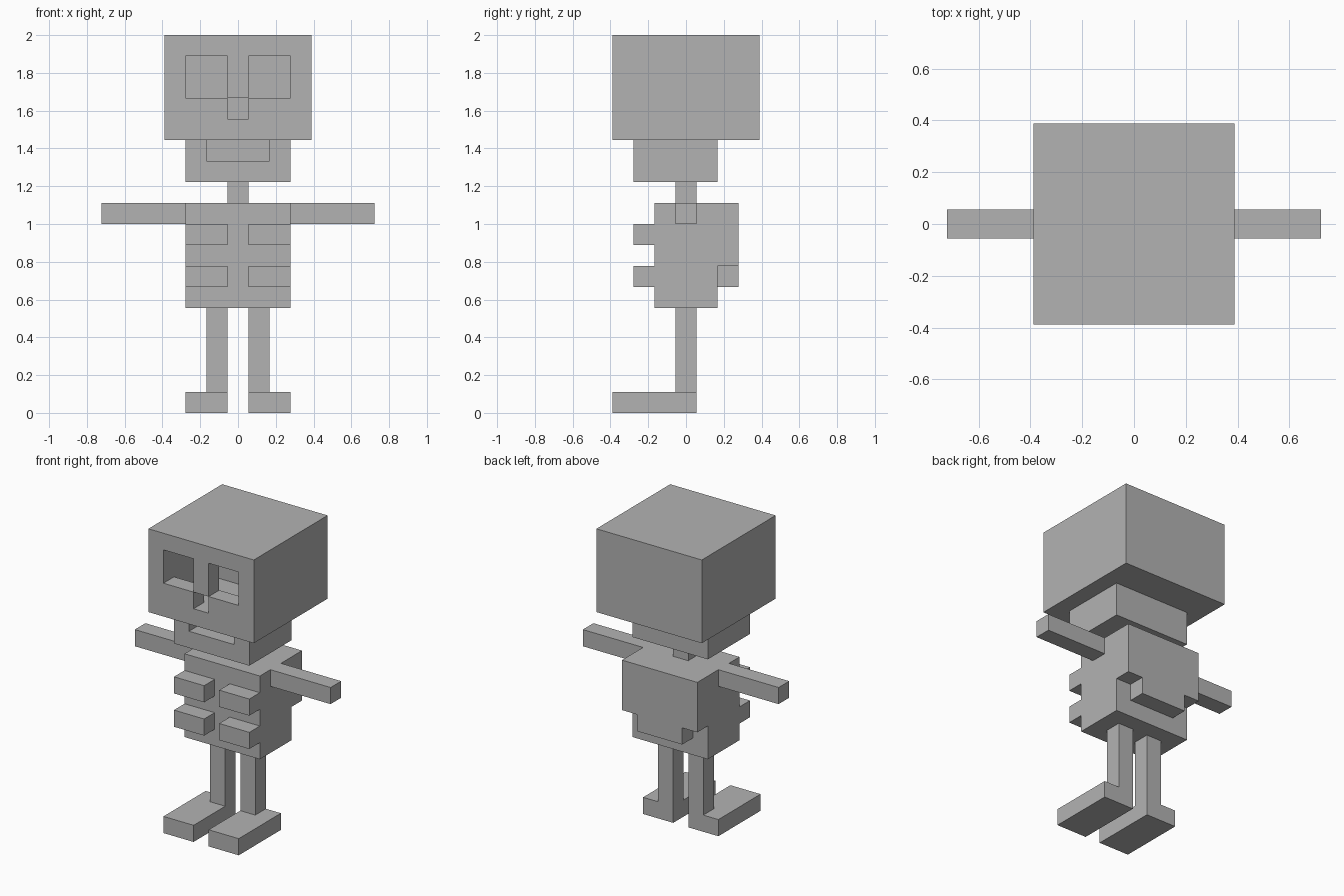
import bpy
import bmesh
import math
from itertools import product
from mathutils import Vector

if "Cube" in bpy.data.objects:
    bpy.data.objects.remove(bpy.data.objects["Cube"], do_unlink=True)

U = 2 / 18  # edge of one block

grey = bpy.data.materials.new("grey")
grey.use_nodes = True
colour = (0.45, 0.45, 0.45, 1)
grey.diffuse_color = colour
grey.node_tree.nodes["Principled BSDF"].inputs["Base Color"].default_value = colour


def cells(box):
    """All block positions in ((x0, x1), (y0, y1), (z0, z1)), ends included."""
    return set(product(*(range(a, b + 1) for a, b in box)))


def mirror(box):
    (a, b), y, z = box
    return ((-b, -a), y, z)


def part(name, boxes, cuts=()):
    """Skin of the added boxes minus the cuts; blocks are centred on x and y."""
    solid = set().union(*map(cells, boxes)) - set().union(*map(cells, cuts))
    bm = bmesh.new()
    for cell in solid:
        centre = Vector(cell) + Vector((0, 0, 0.5))
        for axis, sign in product(range(3), (-1, 1)):
            n = Vector((0, 0, 0))
            n[axis] = sign
            if tuple(int(c + d) for c, d in zip(cell, n)) in solid:
                continue
            s = Vector((0, 0, 0))
            s[(axis + 1) % 3] = 1
            t = n.cross(s)
            corners = [n + s + t, n - s + t, n - s - t, n + s - t]
            bm.faces.new([bm.verts.new((centre + c / 2) * U) for c in corners])
    bmesh.ops.remove_doubles(bm, verts=bm.verts, dist=1e-4)
    bmesh.ops.dissolve_limit(bm, angle_limit=math.radians(1),
                             verts=bm.verts, edges=bm.edges)
    bmesh.ops.recalc_face_normals(bm, faces=bm.faces)
    mesh = bpy.data.meshes.new(name)
    bm.to_mesh(mesh)
    bm.free()
    mesh.materials.append(grey)
    obj = bpy.data.objects.new(name, mesh)
    bpy.context.collection.objects.link(obj)


# Skull with a cavity behind the eye sockets and nose
eye = ((1, 2), (-3, -3), (15, 16))
nose = ((0, 0), (-3, -3), (14, 14))
cavity = ((-2, 2), (-2, 0), (14, 16))
part("skull", [((-3, 3), (-3, 3), (13, 17))], [eye, mirror(eye), nose, cavity])

# Jaw with an open mouth, and the neck
part("jaw", [((-2, 2), (-2, 1), (11, 12))], [((-1, 1), (-2, -2), (12, 12))])
part("neck", [((0, 0), (0, 0), (10, 10))])

# Rib cage: body, stepped back plate and two pairs of ribs
ribs = [((1, 2), (-2, -2), (z, z)) for z in (6, 8)]
part("rib_cage", [((-2, 2), (-1, 1), (5, 9)),
                  ((-2, 2), (2, 2), (7, 9)),
                  ((-1, 1), (2, 2), (6, 6))] + ribs + [mirror(r) for r in ribs])

# Limbs, left and right
limbs = {
    "arm": ((3, 6), (0, 0), (9, 9)),
    "leg": ((1, 1), (0, 0), (1, 4)),
    "foot": ((1, 2), (-3, 0), (0, 0)),
}
for limb, box in limbs.items():
    part("left_" + limb, [box])
    part("right_" + limb, [mirror(box)])
